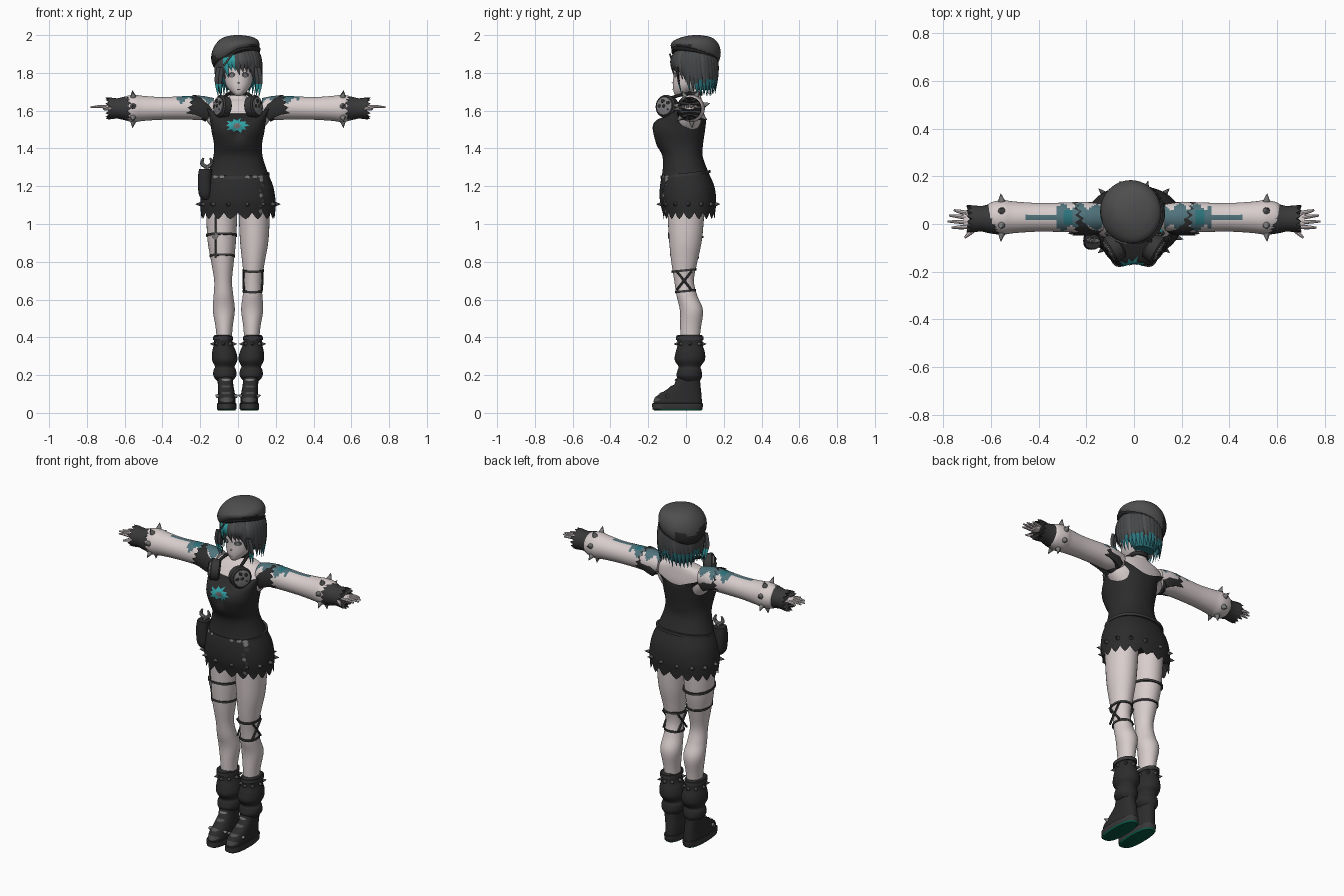
import bpy, bmesh, random
from math import sin, cos, pi, tau, exp, radians
from mathutils import Vector
from mathutils.bvhtree import BVHTree

random.seed(4)
if "Cube" in bpy.data.objects:
    bpy.data.objects.remove(bpy.data.objects["Cube"])


def material(name, r, g, b):
    m = bpy.data.materials.new(name)
    m.use_nodes = True
    m.diffuse_color = (r, g, b, 1)
    m.node_tree.nodes["Principled BSDF"].inputs["Base Color"].default_value = (r, g, b, 1)
    return m


SKIN = material("pale skin", .69, .61, .61)
BLACK = material("dress black", .025, .025, .026)
TRIM = material("trim charcoal", .04, .04, .042)
GREY = material("beret grey", .078, .078, .08)
HAIR = material("hair dark", .06, .062, .066)
TEAL = material("deep teal", .025, .17, .2)
CYAN = material("bright teal", .03, .36, .38)
SLATE = material("slate blue", .08, .17, .2)
METAL = material("metal grey", .2, .2, .205)
GREEN = material("sole green", .003, .1, .06)


def smooth(rows, k=4):
    """Resample a table of rows with a smooth spline."""
    out = []
    for i in range(len(rows) - 1):
        a, b, c, d = (rows[max(i - 1, 0)], rows[i], rows[i + 1], rows[min(i + 2, len(rows) - 1)])
        for j in range(k):
            t = j / k
            out.append([q + t / 2 * (r - p + t * (2 * p - 5 * q + 4 * r - s + t * (3 * (q - r) + s - p)))
                        for p, q, r, s in zip(a, b, c, d)])
    return out + [list(rows[-1])]


def build(name, strips, mats, rule=None, top=True):
    """Bridge each strip of loops into a capped skin; rule picks a material per face."""
    bm = bmesh.new()
    for loops in strips:
        vs = [[bm.verts.new(p) for p in loop] for loop in loops]
        n = len(vs[0])
        for a, b in zip(vs, vs[1:]):
            for i in range(n):
                bm.faces.new((a[i], a[(i + 1) % n], b[(i + 1) % n], b[i]))
        bm.faces.new(vs[0][::-1])
        if top:
            bm.faces.new(vs[-1])
    bmesh.ops.recalc_face_normals(bm, faces=bm.faces)
    for f in bm.faces:
        f.smooth = True
        if rule:
            f.material_index = int(rule(f.calc_center_median(), f.normal))
    me = bpy.data.meshes.new(name)
    bm.to_mesh(me)
    bm.free()
    for m in mats if isinstance(mats, tuple) else (mats,):
        me.materials.append(m)
    me.set_sharp_from_angle(angle=radians(42))
    ob = bpy.data.objects.new(name, me)
    bpy.context.collection.objects.link(ob)
    return ob


def oval(row, n=32, g=0, e=.9):
    """Horizontal section from height, centre x, half width, front y, back y."""
    z, cx, rx, yf, yb = row
    sq = lambda v: abs(v) ** e * (1 if v > 0 else -1)
    return [Vector((cx + (rx + g) * sq(cos(tau * i / n)),
                    (yf + yb) / 2 + ((yb - yf) / 2 + g) * sq(sin(tau * i / n)), z)) for i in range(n)]


def tube(rows, n=12, ref=(.31, .2, .93), flat=1, k=1):
    """Sweep a section along rows of x, y, z, radius."""
    rows = smooth(rows, k) if k > 1 else rows
    pts = [Vector(r[:3]) for r in rows]
    loops = []
    for i, p in enumerate(pts):
        t = (pts[min(i + 1, len(pts) - 1)] - pts[max(i - 1, 0)]).normalized()
        side = t.cross(Vector(ref)).normalized()
        up, w = side.cross(t), rows[i][3]
        loops.append([p + side * w * cos(tau * j / n) + up * w * flat * sin(tau * j / n) for j in range(n)])
    return loops


def spike(base, d, r=.014, h=.035):
    base, d = Vector(base), Vector(d).normalized()
    return tube([(*(base - d * .01), r), (*base, r), (*(base + d * h), .001)], 8)


def band(rows, z, h, g=.006, tilt=0):
    """Closed strap that follows a lofted body at height z."""
    loops = []
    for dg, dz in ((-.01, -h), (g, -h), (g, h), (-.01, h)):
        row = min(rows, key=lambda r: abs(r[0] - z))
        loops.append([p + Vector((0, 0, z + dz - row[0] + tilt * p.y)) for p in oval(row, 40, dg)])
    return loops


def patch(name, target, outline, mat, lift=.003):
    """Thin plate projected from the front onto a body."""
    me = target.data
    tree = BVHTree.FromPolygons([v.co for v in me.vertices], [tuple(p.vertices) for p in me.polygons])
    c = sum((Vector(p) for p in outline), Vector((0, 0))) / len(outline)
    loops = []
    for s in (.03, .35, .7, 1):
        ring = [c.lerp(Vector(p), s) for p in outline]
        hits = [(q, tree.ray_cast(Vector((q.x, -1, q.y)), Vector((0, 1, 0)))[0]) for q in ring]
        loops.append([Vector((q.x, (h.y if h else -.06) - lift, q.y)) for q, h in hits])
    return build(name, [loops], mat, top=False)


def ellipse(cx, cz, rx, rz, n=16):
    return [(cx + rx * cos(tau * i / n), cz + rz * sin(tau * i / n)) for i in range(n)]


# Dress with toothed hem and scooped neckline
dress_rows = smooth([(1.05, 0, .196, -.12, .153), (1.12, 0, .199, -.138, .16), (1.2, 0, .186, -.138, .15),
                     (1.28, 0, .154, -.124, .116), (1.36, 0, .13, -.125, .088), (1.42, 0, .127, -.158, .09),
                     (1.49, 0, .14, -.183, .1), (1.54, 0, .147, -.168, .106), (1.57, 0, .165, -.115, .106),
                     (1.585, 0, .2, -.07, .103)])
loops = [oval(r, 72) for r in dress_rows]
for li, loop in enumerate(loops):
    rise = max(0, (li - len(loops) + 9) / 8)
    for i, p in enumerate(loop):
        if p.y < 0:
            p.y += .03 * exp(-(p.x / .03) ** 2 - ((p.z - 1.49) / .04) ** 2)
        else:
            p.z -= .03 * rise * exp(-(p.x / .07) ** 2)
        p.z += .055 * rise * abs(cos(tau * i / 72)) ** 3
for i, p in enumerate(loops[0]):
    p.z -= (.025, .012, -.01, .012)[i % 4]
dress = build("dress", [[oval(dress_rows[3], 72, -.02)] + loops], BLACK, top=False)
build("hem_studs", [spike((p.x, p.y, 1.105), (p.x, p.y, 0), .012, .026)
                    for p in oval(dress_rows[3], 14)], GREY)
build("hip_belt", [band(dress_rows, 1.262, .008, .005, .12)], TRIM)
for x in (-.12, -.085, .05, .09, .12):
    patch("belt_buckle", dress, ellipse(x, 1.25, .013, .01, 6), METAL, .009)

# Chest splash: winged blot with a pale heart
splash = [(-.005 + (.068, .045, .06, .04)[i % 4] * cos(tau * i / 20),
           1.522 + (.042, .026, .036, .024)[i % 4] * sin(tau * i / 20)) for i in range(20)]
patch("chest_splash", dress, splash, CYAN)
patch("chest_splash_heart", dress, ellipse(-.005, 1.52, .02, .018, 6), METAL, .006)

# Upper body and neck
build("shoulders_and_neck", [[oval(r) for r in smooth([
    (1.47, 0, .1, -.06, .08), (1.53, 0, .155, -.08, .09), (1.57, 0, .172, -.08, .095), (1.62, 0, .165, -.045, .09),
    (1.65, 0, .12, -.02, .085), (1.675, 0, .045, .005, .08), (1.76, 0, .036, .01, .075)])]], SKIN)

# Head and face
head = build("head", [[oval(r, 40, 0, 1) for r in smooth([
    (1.678, .003, .012, -.052, -.02), (1.695, .003, .036, -.064, .03), (1.73, .003, .064, -.069, .08),
    (1.78, .003, .077, -.067, .11), (1.84, .003, .08, -.064, .12), (1.9, .003, .072, -.04, .11),
    (1.93, .003, .03, .0, .08)])]], SKIN)
build("nose", [spike((.003, -.064, 1.747), (0, -1, .1), .007, .012)], SKIN)
for x in (-.033, .039):
    patch("eye", head, ellipse(x, 1.79, .019, .014), HAIR)
    patch("iris", head, ellipse(x, 1.787, .009, .01), METAL, .005)
patch("mouth", head, ellipse(.003, 1.712, .012, .002), HAIR)

# Hair: scalp and tapered locks, teal underneath and at the tips
tips = lambda c, n: c.z < (1.765 if c.y > .04 else 1.735) + .012 * sin(90 * c.x)
build("hair_scalp", [[oval(r, 32, 0, 1) for r in smooth([
    (1.71, .003, .06, .05, .13), (1.76, .003, .09, .02, .15), (1.84, .003, .105, -.03, .158),
    (1.91, .003, .095, -.04, .14), (1.95, .003, .05, .0, .1)])]], (HAIR, TEAL), lambda c, n: c.z < 1.77)
locks, streak, grey_locks = [], [], []
for i in range(34):
    a = tau * i / 34
    front = -sin(a)
    drop = 1.785 if front > .8 else 1.75 if front > .5 else 1.675
    zb = drop + .03 * random.random()
    rows = [(.003 + .118 * f * cos(a + tw), .045 + .119 * f * sin(a + tw), z, w) for f, z, w, tw in (
        (.7, 1.935, .012, 0), (.97, 1.885, .017, 0), (1.02, (1.9 + zb) / 2, .017, .05), (.93, zb, .001, .14))]
    group = streak if -2.25 < a - tau < -1.8 else grey_locks if i % 4 == 2 else locks
    group.append(tube(rows, 6, (cos(a), sin(a), 0), .4, 5))
build("hair_locks", locks, (HAIR, TEAL), tips)
build("teal_streak", streak, CYAN)
build("grey_locks", grey_locks, (GREY, TEAL), tips)
build("face_locks", [tube([(x, -.045, 1.83, .012), (x * 1.12, -.04, 1.76, .012), (x * 1.05, -.02, 1.675, .001)],
                          6, (0, 1, 0), .5, 5) for x in (-.085, -.1, .092, .106)], (HAIR, CYAN), lambda c, n: c.z < 1.74)
build("hair_clip", [tube([(-.075, -.066, 1.84, .005), (-.03, -.085, 1.9, .005)], 6)], METAL)


# Domed beret, its rim slanting down to one side and to the back
def beret_shape(rows, n=40):
    out = [oval(r, n, 0, 1) for r in rows]
    for loop in out:
        for p in loop:
            w = min(1, max(0, (1.998 - p.z) / .1))
            p.z += w * ((.55 if p.x < 0 else .25) * p.x - .25 * (p.y - .05))
    return out


build("beret", [beret_shape(smooth([
    (1.89, -.003, .105, -.06, .155), (1.905, -.01, .122, -.076, .176), (1.935, -.014, .128, -.08, .184),
    (1.965, -.01, .115, -.06, .172), (1.988, -.004, .082, -.02, .14), (1.998, 0, .035, .02, .09),
    (2.0, 0, .006, .05, .062)]))], (GREY, BLACK), lambda c, n: (
        c.x < -.06 and c.z < 1.9 + .02 * sin(40 * c.y)) or (c.x > .06 and c.z < 1.95 and -.05 < c.y < .04))
build("beret_rim", [beret_shape([(1.88, 0, .108, -.07, .16), (1.884, 0, .117, -.077, .168),
                                 (1.896, 0, .12, -.078, .172), (1.9, 0, .108, -.07, .16)])], BLACK)

# Neck choker
neck_rows = [(1.69, 0, .044, .0, .082)]
build("choker", [band(neck_rows, 1.69, .011)], BLACK)

leg_rows = [(.18, .07, .035, -.02, .055), (.42, .073, .042, -.03, .075), (.54, .075, .058, -.032, .09),
            (.62, .077, .052, -.05, .06), (.7, .079, .047, -.062, .042), (.8, .082, .06, -.078, .06),
            (.92, .086, .076, -.09, .085), (1.1, .086, .084, -.1, .1)]
warmer_rows = [(.17, .07, .042, -.03, .075), (.195, .07, .06, -.05, .085), (.225, .07, .06, -.045, .082),
               (.245, .07, .052, -.04, .078), (.28, .07, .067, -.06, .1), (.32, .073, .064, -.055, .1),
               (.36, .077, .052, -.045, .088), (.405, .08, .047, -.05, .088), (.412, .08, .04, -.04, .08)]
boot_rows = [(.012, .06, .044, -.165, .08), (.02, .06, .051, -.178, .088), (.05, .06, .052, -.18, .09),
             (.052, .06, .046, -.172, .084), (.085, .06, .046, -.162, .083), (.115, .062, .043, -.115, .08),
             (.15, .066, .041, -.062, .076), (.22, .07, .04, -.035, .072)]

for s, tag in ((1, "left_"), (-1, "right_")):
    flip = lambda rows: smooth([(r[0], r[1] * s, *r[2:]) for r in rows], 5)
    # Headset cup, hung from the choker
    d = Vector((s * .82, -.5, .1)).normalized()
    c = Vector((s * .082, -.1, 1.622))
    disc = lambda *steps: tube([(*(c + d * o), r) for o, r in steps], 28)
    build(tag + "headset_cup", [disc((-.03, .045), (-.022, .057), (.018, .06), (.026, .052))], TRIM)
    build(tag + "headset_disc", [disc((.02, .048), (.03, .046), (.034, .032))], METAL)
    u, v = d.cross(Vector((0, 0, 1))).normalized(), Vector((0, 0, 1))
    build(tag + "headset_holes", [spike(c + d * .034 + (u * cos(t) + v * sin(t)) * .028, d, .011, .003)
                                  for t in [tau * i / 5 for i in range(5)]] + [spike(c + d * .034, d, .011, .008)], BLACK)
    build(tag + "headset_strap", [tube([(s * .07, -.085, 1.665, .009), (s * .06, -.02, 1.685, .009),
                                        (s * .04, .04, 1.69, .009)], 8, k=3)], TRIM)

    # Arm with painted shoulder, strap, ragged cuff and spikes
    arm = tube([(s * x, .028, z, r) for x, z, r in (
        (.13, 1.612, .055), (.2, 1.615, .064), (.28, 1.615, .062), (.4, 1.612, .06), (.5, 1.612, .066),
        (.55, 1.612, .072), (.6, 1.612, .062), (.62, 1.612, .04))], 36, (0, 0, 1), 1, 8)
    build(tag + "arm", [arm], (SKIN, SLATE, TEAL), lambda p, n: (
        2 if .262 < abs(p.x) < .295 and n.z > .85 else
        1 if abs(p.x) < .33 and n.z > .62 + .25 * sin(90 * p.x) or abs(p.x) < .46 and n.z > .985 else 0))
    strap = tube([(s * x, .022, z, r) for x, z, r in (
        (.15, 1.57, .06), (.18, 1.592, .07), (.215, 1.607, .071), (.245, 1.616, .07))], 28, (0, 0, 1))
    for loop in strap:
        mid = sum(loop, Vector()) / len(loop)
        for p in loop:
            if p.z < mid.z - .03:
                p.xyz = mid.lerp(p, .6)
    cuff = tube([(s * x, .022, 1.612, r) for x, r in (
        (.585, .05), (.585, .066), (.61, .06), (.64, .053), (.68, .058), (.675, .035), (.65, .03))], 28, (0, 0, 1))
    for loop in (strap[-1], cuff[1], cuff[4]):
        for p in loop[::2]:
            p.x += s * (.022 if loop is not cuff[1] else -.02)
    build(tag + "shoulder_strap", [strap], BLACK, top=False)
    build(tag + "cuff", [cuff], TRIM)
    build(tag + "cuff_spikes", [spike((s * .555, .028 + .069 * cos(t), 1.612 + .069 * sin(t)), (s * .1, cos(t), sin(t)), .016)
                                for t in [tau * (i + .3) / 7 for i in range(7)]], METAL)

    # Hand
    hand = [tube([(s * x, .018, 1.618, w) for x, w in ((.63, .024), (.66, .03), (.69, .036), (.715, .03))],
                 12, (0, 0, 1), .38, 3)]
    for y, tip in ((-.012, .765), (.008, .782), (.027, .775), (.045, .755)):
        hand.append(tube([(s * .69, y, 1.62, .009), (s * .73, y * 1.15, 1.622, .0085),
                          (s * tip, y * 1.3, 1.618, .004)], 8, (0, 0, 1), 1, 3))
    hand.append(tube([(s * .65, .0, 1.615, .012), (s * .68, -.03, 1.61, .011), (s * .71, -.058, 1.607, .005)], 8, k=3))
    build(tag + "hand", hand, SKIN)

    # Leg, slouched warmer and boot
    rows = flip(leg_rows)
    leg = build(tag + "leg", [[oval(r, 32, 0, 1) for r in rows]], SKIN)
    build(tag + "leg_warmer", [[oval(r, 32, 0, 1) for r in flip(warmer_rows)]], BLACK)
    build(tag + "warmer_band", [band(flip(warmer_rows), .395, .01, .004)], TRIM)
    build(tag + "warmer_spikes", [spike(p, (p.x - s * .077, p.y - .02, 0), .01, .02)
                                  for p in oval((.365, s * .077, .051, -.045, .088), 8)], GREY)
    boot = build(tag + "boot", [[oval((r[0], r[1] * s, *r[2:]), 36, 0, .8) for r in boot_rows]],
                 (BLACK, GREEN, TRIM), lambda p, n: 1 if p.z < .019 else 2 * (p.z < .051))
    for z, mat in ((.105, GREY), (.14, GREY), (.175, METAL)):
        patch(tag + "boot_lace", boot, ellipse(s * .063, z, .026, .006, 8), mat, .006)
    patch(tag + "toe_cap", boot, ellipse(s * .06, .07, .036, .012), GREY)
    build(tag + "boot_studs", [spike((s * (.06 + .046 * k), -.1, .09), (k, -.3, .3), .01, .016) for k in (-1, 1)], METAL)

    # Leg straps: knee harness on one side, garter on the other
    heights = (.755, .645) if s > 0 else (.94, .83)
    build(tag + "leg_straps", [band(rows, z, .006, .004, .1 * s) for z in heights], TRIM)
    if s > 0:
        for y0, y1 in ((-.05, .03), (.03, -.05)):
            build("knee_cross_strap", [tube([(.079 + k * x, y, z, .006) for x, y, z in (
                (.05, y0, .75), (.05, (y0 + y1) / 2, .7), (.048, y1, .65))], 6) for k in (-1, 1)], TRIM)
        build("knee_ring", [spike((.125, -.01, .7), (1, 0, 0), .014, .008)], METAL)
    else:
        patch("garter_strap", leg, [(-.125, .82), (-.115, .82), (-.115, 1.04), (-.125, 1.04)], TRIM, .005)
        patch("garter_ring", leg, ellipse(-.12, .935, .017, .017, 8), METAL, .008)

# Hip pouch with wrench
build("hip_pouch", [[oval(r, 20, 0, .8) for r in smooth([
    (1.13, -.17, .02, -.09, -.05), (1.16, -.175, .033, -.105, -.035), (1.24, -.177, .036, -.108, -.032),
    (1.29, -.172, .034, -.105, -.035)])]], BLACK)
build("wrench", [tube([(-.168, -.07, 1.27, .011), (-.165, -.07, 1.31, .011)], 8)] + [
    tube([(-.165, -.07, 1.3, .01), (-.165 + k * .026, -.07, 1.32, .011), (-.165 + k * .018, -.07, 1.35, .005)], 8, k=3)
    for k in (-1, 1)], METAL)

# Hanging hip chain
for i in range(7):
    patch("hip_chain", dress, ellipse(.125 + .008 * sin(i * 2), 1.235 - .028 * i, .011, .012, 8),
          METAL if i % 3 == 0 else TRIM, .008)
